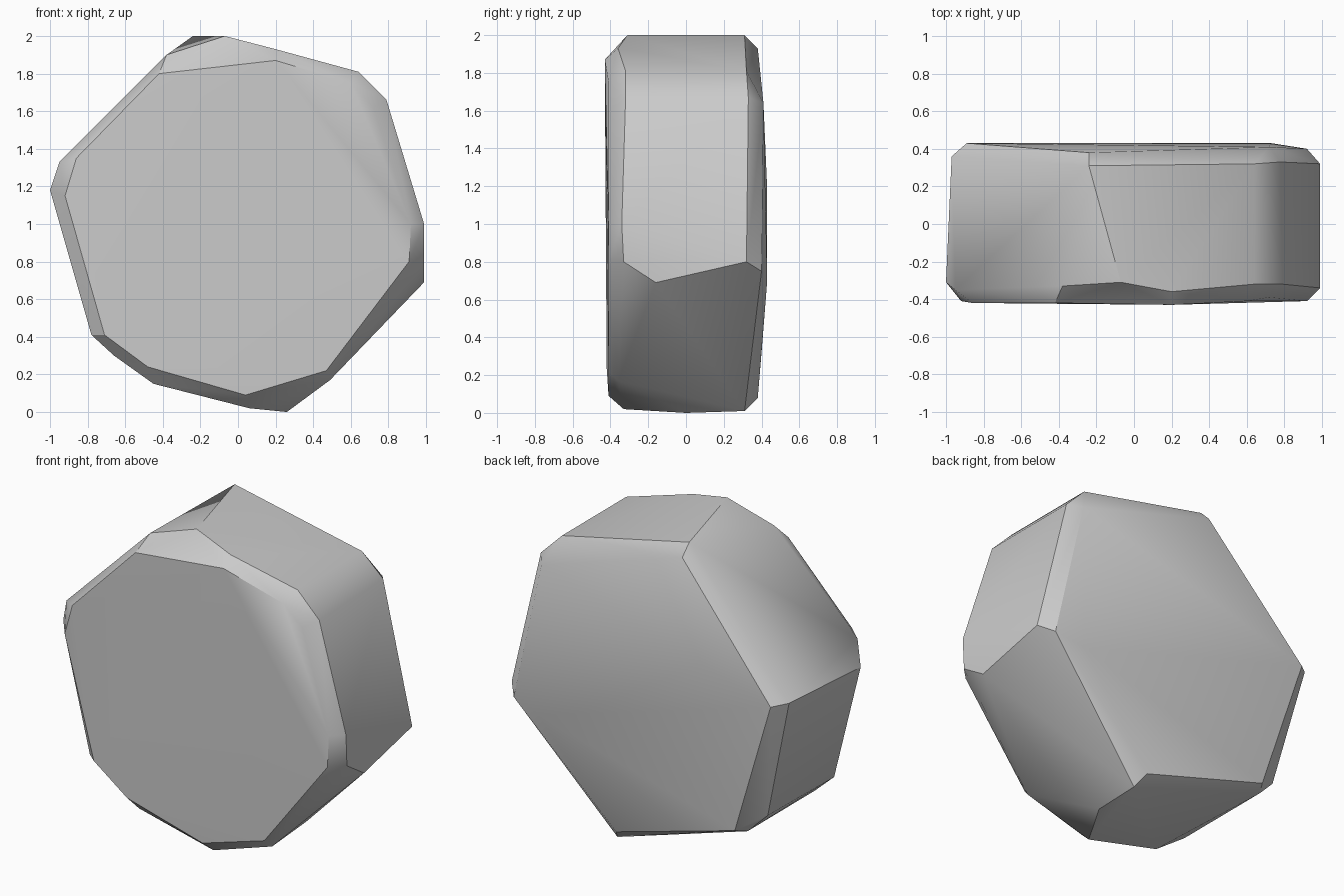
import bpy, bmesh

# Outlines of a chipped slab boulder, listed as (x, y, z), clockwise from the top
front_face = [(-.42, -.42, 1.8), (.2, -.43, 1.87), (.6, -.41, 1.75), (.72, -.39, 1.62),
              (.92, -.41, 1.0), (.91, -.41, .8), (.47, -.41, .22), (.04, -.41, .09),
              (-.48, -.42, .24), (-.71, -.42, .41), (-.92, -.41, 1.15), (-.86, -.42, 1.35)]
front_rim = [(-.38, -.33, 1.9), (-.07, -.31, 2.0), (.2, -.36, 1.93), (.64, -.32, 1.81),
             (.79, -.32, 1.66), (.99, -.34, 1.0), (.99, -.33, .8), (.99, -.16, .69),
             (.49, -.36, .17), (.06, -.33, .02), (-.45, -.34, .15), (-.66, -.34, .3),
             (-.78, -.36, .41), (-1.0, -.31, 1.18), (-.95, -.35, 1.33)]
back_rim = [(-.24, .31, 2.0), (.64, .32, 1.81), (.78, .33, 1.67), (.99, .32, .8),
            (.26, .31, .01), (.26, 0, 0), (-.66, .33, .3), (-.78, .3, .42), (-.97, .36, 1.2)]
back_face = [(-.24, .38, 1.93), (.72, .41, 1.64), (.92, .40, .75), (.73, .43, .7),
             (.22, .38, .08), (-.62, .40, .32), (-.89, .43, 1.18)]

# Rock: faceted hull stretched over the four outlines
bm = bmesh.new()
for p in front_face + front_rim + back_rim + back_face:
    bm.verts.new(p)
hull = bmesh.ops.convex_hull(bm, input=bm.verts)
junk = {g for g in hull["geom_interior"] + hull["geom_unused"]
        if isinstance(g, bmesh.types.BMVert)}
bmesh.ops.delete(bm, geom=list(junk), context='VERTS')
bmesh.ops.recalc_face_normals(bm, faces=bm.faces)

mesh = bpy.data.meshes.new("rock")
bm.to_mesh(mesh)
bm.free()
rock = bpy.data.objects.new("rock", mesh)
bpy.context.collection.objects.link(rock)

# Soft blending between shallow facets, crisp chipped edges
bpy.context.view_layer.objects.active = rock
rock.select_set(True)
bpy.ops.object.shade_smooth_by_angle(angle=0.52)
